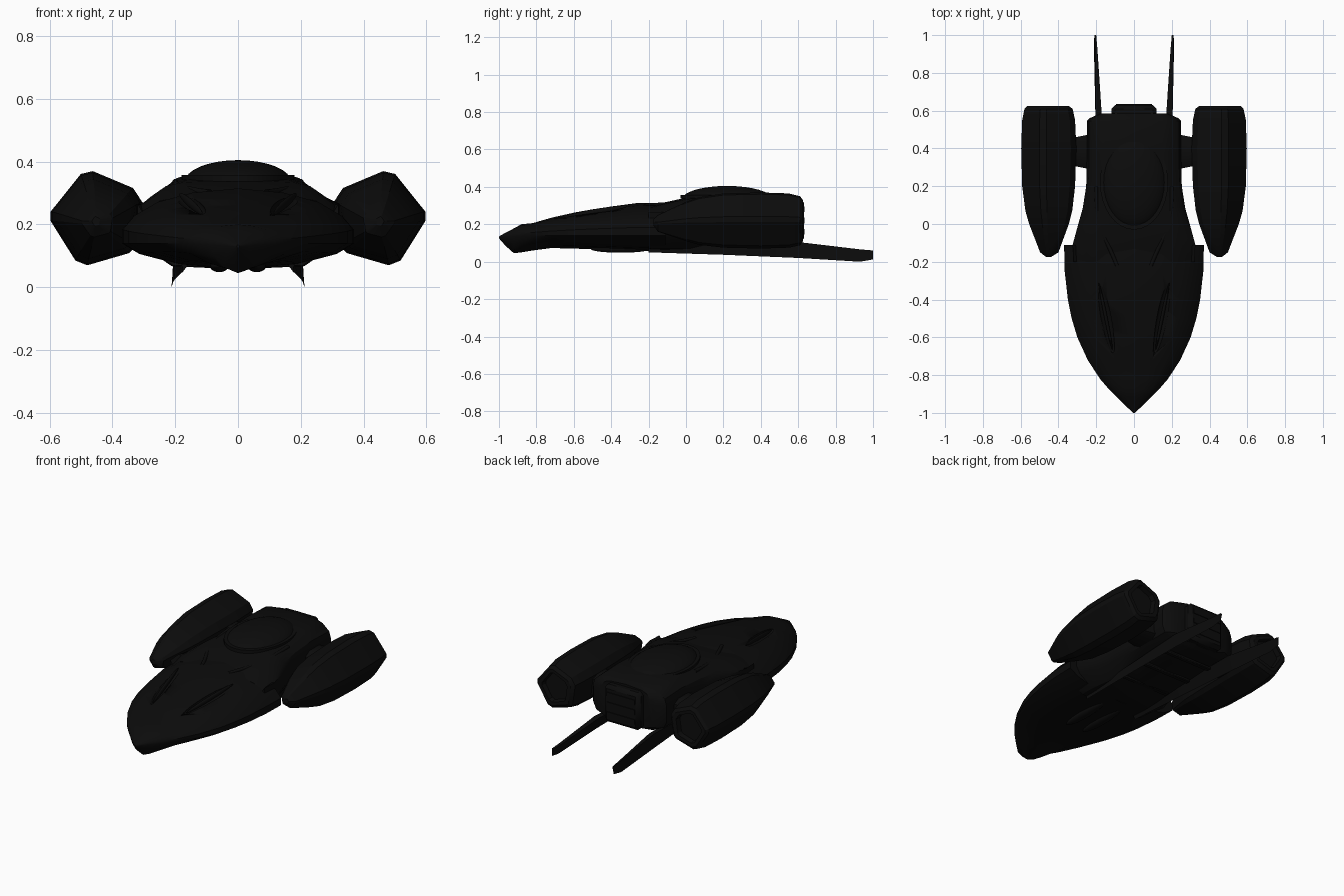
import bpy, bmesh, math
from mathutils import Vector

if "Cube" in bpy.data.objects:
    bpy.data.objects.remove(bpy.data.objects["Cube"], do_unlink=True)


def material(name, value):
    mat = bpy.data.materials.new(name)
    mat.use_nodes = True
    colour = (value, value, value, 1)
    mat.diffuse_color = colour
    mat.node_tree.nodes["Principled BSDF"].inputs["Base Color"].default_value = colour
    return mat


BLACK = material("matte_black", 0.0035)


def finish(obj, angle=30):
    if not obj.data.materials:
        obj.data.materials.append(BLACK)
    bpy.ops.object.select_all(action="DESELECT")
    obj.select_set(True)
    bpy.context.view_layer.objects.active = obj
    bpy.ops.object.shade_smooth_by_angle(angle=math.radians(angle))
    return obj


def loft(name, rings, angle=30):
    """Skin equal-length rings of points and cap both ends."""
    bm = bmesh.new()
    rows = [[bm.verts.new(p) for p in ring] for ring in rings]
    n = len(rows[0])
    for a, b in zip(rows, rows[1:]):
        for i in range(n):
            j = (i + 1) % n
            bm.faces.new((a[i], a[j], b[j], b[i]))
    bm.faces.new(rows[0])
    bm.faces.new(rows[-1])
    bmesh.ops.recalc_face_normals(bm, faces=bm.faces)
    mesh = bpy.data.meshes.new(name)
    bm.to_mesh(mesh)
    bm.free()
    obj = bpy.data.objects.new(name, mesh)
    bpy.context.collection.objects.link(obj)
    return finish(obj, angle)


def mirrored_ring(half, y):
    """Half section from keel to spine, completed on the other side."""
    return [(x, y, z) for x, z in half] + [(-x, y, z) for x, z in half[-2:0:-1]]


def ellipsoid(name, loc, size, rot=(0, 0, 0)):
    bpy.ops.mesh.primitive_uv_sphere_add(segments=32, ring_count=16, location=loc, rotation=rot)
    obj = bpy.context.object
    obj.name = name
    obj.scale = size
    return finish(obj)


def box(name, loc, size, bevel=0.0):
    bpy.ops.mesh.primitive_cube_add(size=1, location=loc)
    obj = bpy.context.object
    obj.name = name
    obj.scale = size
    bpy.ops.object.transform_apply(location=False, rotation=False, scale=True)
    if bevel:
        mod = obj.modifiers.new("chamfer", "BEVEL")
        mod.width, mod.segments = bevel, 1
    return finish(obj)


# Front hull: pointed shell with a bevelled rim (y, half width, rim z, top z, keel z)
hood_rings = []
for y, w, e, t, b in [(-1, .004, .13, .135, .125), (-.965, .042, .133, .155, .085),
                      (-.92, .088, .135, .178, .045), (-.88, .128, .137, .2, .05),
                      (-.82, .18, .14, .206, .06), (-.72, .245, .14, .235, .073),
                      (-.6, .3, .14, .262, .07), (-.5, .33, .14, .28, .067),
                      (-.4, .35, .14, .295, .064), (-.25, .367, .14, .315, .058),
                      (-.11, .37, .14, .312, .055)]:
    h, d = t - e, e - b
    hood_rings.append(mirrored_ring(
        [(0, b), (.5 * w, b + .2 * d), (.85 * w, b + .6 * d), (w, e), (w, e + .25 * h),
         (.9 * w, e + .5 * h), (.7 * w, e + .75 * h), (.4 * w, e + .92 * h), (0, t)], y))
hood = loft("front_hull", hood_rings)

# Rear hull (y, half width, top z, bottom z)
body_rings = []
for y, w, t, b in [(-.2, .32, .295, .06), (-.11, .325, .318, .057), (0, .295, .342, .06),
                   (.08, .272, .35, .065), (.2, .253, .358, .07), (.37, .25, .368, .078),
                   (.545, .25, .362, .088), (.56, .235, .356, .092), (.585, .18, .35, .1)]:
    body_rings.append(mirrored_ring(
        [(0, b), (.65 * w, b + .01), (.93 * w, .13), (w, .17), (w, .265),
         (.95 * w, t - .055), (.78 * w, t - .02), (.6 * w, t - .008), (0, t)], y))
loft("rear_hull", body_rings)

# Canopy dome, its stepped collar and the engine block
ellipsoid("canopy_dome", (0, .22, .335), (.17, .24, .07))
bpy.ops.mesh.primitive_cylinder_add(vertices=32, radius=1, depth=1, location=(0, .22, .347))
collar = bpy.context.object
collar.name = "canopy_collar"
collar.scale = (.18, .25, .02)
finish(collar)
box("engine_block", (0, .59, .22), (.24, .08, .23), .02)
for z in (.16, .22, .28):
    box("exhaust_louvre", (0, .631, z), (.19, .006, .03))

# Engine pod section, in a unit box
POD = [(0, .57), (.33, .97), (.46, 1), (.9, .82), (1, .67), (.93, .2),
       (.86, .13), (.4, 0), (.27, .05), (0, .47)]
POD_STATIONS = [(-.175, .44, .465, .195, .225), (-.15, .4, .497, .16, .25),
                (0, .345, .555, .11, .32), (.07, .327, .575, .09, .345),
                (.2, .312, .592, .075, .365), (.4, .305, .597, .07, .37),
                (.55, .312, .592, .075, .365), (.61, .325, .58, .088, .35),
                (.625, .345, .565, .108, .33), (.625, .37, .54, .13, .31),
                (.595, .375, .535, .135, .305)]

for side, label in ((1, "left"), (-1, "right")):
    # Engine pod with recessed exhaust, and its pylon
    loft(label + "_engine_pod",
         [[(side * (x1 + (x0 - x1) * u), y, z0 + (z1 - z0) * v) for u, v in POD]
          for y, x0, x1, z0, z1 in POD_STATIONS], 25)
    loft(label + "_pylon",
         [[(side * x, y0, .15), (side * x, y0, .25), (side * x, y0 + .04, .27),
           (side * x, y1 - .04, .27), (side * x, y1, .25), (side * x, y1, .15),
           (side * x, y1 - .04, .13), (side * x, y0 + .04, .13)]
          for x, y0, y1 in ((.23, .29, .475), (.33, .31, .455))])

    # Landing blade running back under the hull
    loft(label + "_skid",
         [[(side * xi, y, zt - .004), (side * xo, y, zt), (side * xb, y, zb)]
          for y, xi, xo, xb, zt, zb in [(-.2, .155, .18, .175, .08, .05),
                                        (.2, .16, .195, .19, .09, .037),
                                        (.6, .172, .203, .205, .105, .02),
                                        (.93, .194, .207, .212, .066, 0),
                                        (1, .2, .208, .21, .06, .012)]])

    # Long slot sunk in the hood with a thin vane inside
    place = (side * .15, -.49, .266)
    turn = (.17, 0, -side * .2)
    cutter = ellipsoid("slot_cutter", place, (.028, .2, .022), turn)
    cutter.hide_render = True
    mod = hood.modifiers.new("slot", "BOOLEAN")
    mod.operation, mod.solver, mod.object = "DIFFERENCE", "EXACT", cutter
    bpy.context.view_layer.objects.active = hood
    bpy.ops.object.modifier_apply(modifier=mod.name)
    bpy.data.objects.remove(cutter, do_unlink=True)
    ellipsoid(label + "_slot_vane", place, (.009, .185, .014), turn)

    # Curved trim beside the canopy
    curve = bpy.data.curves.new(label + "_trim", "CURVE")
    curve.dimensions = "3D"
    curve.bevel_depth = .01
    spline = curve.splines.new("NURBS")
    path = [(.2, .2, .335), (.2, .08, .328), (.185, -.03, .318), (.13, -.12, .305), (.09, -.22, .302)]
    spline.points.add(len(path) - 1)
    for point, (x, y, z) in zip(spline.points, path):
        point.co = (side * x, y, z, 1)
    spline.use_endpoint_u = True
    curve.materials.append(BLACK)
    trim = bpy.data.objects.new(label + "_canopy_trim", curve)
    bpy.context.collection.objects.link(trim)

    # Belly fairing
    ellipsoid(label + "_belly_fairing", (side * .06, -.35, .068), (.03, .16, .02))

# Cross ribs between the skids
for y in (.1, .28, .46):
    box("belly_rib", (0, y, .075), (.32, .03, .02), .005)
